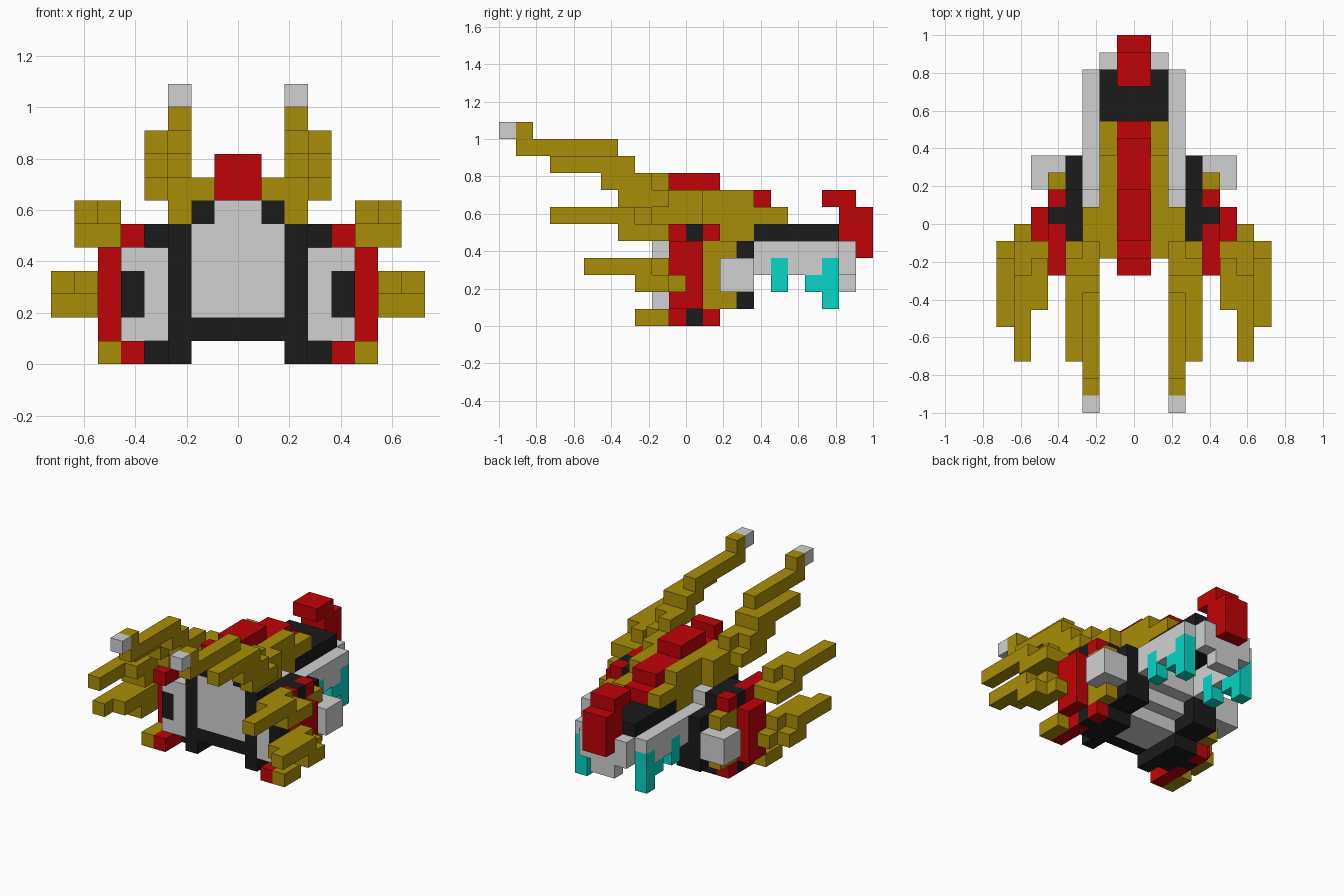
import bpy
import bmesh
from mathutils import Matrix, Vector

cube = bpy.data.objects.get("Cube")
if cube:
    bpy.data.objects.remove(cube, do_unlink=True)

CELL = 1 / 11  # edge of one block


def make_material(name, rgb):
    mat = bpy.data.materials.new(name)
    mat.use_nodes = True
    colour = (*rgb, 1)
    mat.diffuse_color = colour
    shader = mat.node_tree.nodes["Principled BSDF"]
    shader.inputs["Base Color"].default_value = colour
    return mat


gold = make_material("gold", (0.4, 0.27, 0.002))
red = make_material("red", (0.53, 0.001, 0.002))
grey = make_material("light grey", (0.64, 0.64, 0.64))
black = make_material("black", (0.011, 0.011, 0.011))
teal = make_material("teal", (0.002, 0.68, 0.57))


def part(name, material, *boxes, mirror=True):
    """One object made of blocks, each given as x, y and z ranges in cells."""
    bm = bmesh.new()
    for spans in boxes:
        for side in ((1, -1) if mirror else (1,)):
            centre = Vector([sum(s) / 2 for s in spans])
            centre.x *= side
            size = Vector([s[1] - s[0] for s in spans])
            matrix = Matrix.Translation(centre * CELL) @ Matrix.Diagonal((*(size * CELL), 1))
            bmesh.ops.create_cube(bm, size=1, matrix=matrix)
    mesh = bpy.data.meshes.new(name)
    bm.to_mesh(mesh)
    bm.free()
    mesh.materials.append(material)
    obj = bpy.data.objects.new(name, mesh)
    bpy.context.collection.objects.link(obj)
    return obj


MID = (-2, 2)      # full hull width
SPINE = (-1, 1)    # central ridge width
RAIL = (2, 3)      # side rail column

# Central hull
part("hull_core", grey,
     (MID, (-2, 3), (2, 3)),
     (MID, (-2, 4), (3, 5)),
     (MID, (-2, 2), (5, 6)),
     (SPINE, (-2, 4), (5, 7)), mirror=False)
part("belly_plate", grey, (MID, (-1, 2), (1, 2)), mirror=False)
part("front_sill", black, (MID, (-2, -1), (1, 2)), mirror=False)
part("front_corner", black, ((1, 2), (-2, 0), (6, 7)))
part("rear_deck", black, (MID, (4, 9), (5, 6)), mirror=False)
part("deck_flank", gold, ((1, 2), (2, 4), (5, 6)))

# Raised spine and its gold shoulders
part("spine", red,
     (SPINE, (-1, 2), (8, 9)),
     (SPINE, (-3, -2), (8, 9)),
     (SPINE, (-3, 5), (7, 8)),
     (SPINE, (4, 6), (6, 7)), mirror=False)
part("shoulder", gold,
     ((1, 2), (-2, 4), (7, 8)),
     ((1, 2), (0, 6), (6, 7)))

# Side frame
part("side_frame", black,
     (RAIL, (-2, 1), (0, 6)),
     (RAIL, (1, 2), (0, 3)),
     ((3, 4), (-1, 2), (0, 1)),
     ((3, 4), (-1, 2), (5, 6)),
     ((3, 4), (-1, 4), (1, 5)),
     (RAIL, (2, 4), (1, 3)))

# Rear rails with hanging thrusters
part("rear_rail", grey,
     (RAIL, (1, 2), (5, 6)),
     (RAIL, (1, 9), (4, 5)),
     (RAIL, (1, 5), (3, 4)),
     (RAIL, (6, 8), (3, 4)))
part("thruster", teal,
     (RAIL, (5, 6), (2, 4)),
     (RAIL, (7, 8), (2, 3)),
     (RAIL, (8, 9), (1, 4)))

# Tail
part("tail_plate", grey,
     (MID, (9, 10), (3, 5)),
     (SPINE, (9, 10), (2, 3)), mirror=False)
part("tail_fin", red,
     (SPINE, (8, 10), (7, 8)),
     (SPINE, (9, 11), (5, 7)),
     (SPINE, (10, 11), (4, 5)), mirror=False)

# Long stepped horns
part("horn", gold,
     (RAIL, (-2, 1), (6, 7)),
     (RAIL, (-2, 1), (7, 8)),
     (RAIL, (-4, -1), (8, 9)),
     (RAIL, (-5, -3), (9, 10)),
     (RAIL, (-10, -4), (10, 11)),
     (RAIL, (-10, -9), (11, 12)))
part("horn_tip", grey, (RAIL, (-11, -10), (11, 12)))
part("outer_horn", gold,
     ((3, 4), (-4, -1), (7, 8)),
     ((3, 4), (-5, -2), (8, 9)),
     ((3, 4), (-8, -3), (9, 10)))

# Side pods
part("pod_front", grey,
     ((3, 4), (-2, -1), (1, 5)),
     ((4, 5), (-2, -1), (1, 2)),
     ((4, 5), (-2, -1), (4, 5)))
part("pod_window", black, ((4, 5), (-2, -1), (2, 4)))
part("pod_panel", red, ((4, 6), (-1, 1), (1, 5)))
part("pod_back", gold, ((4, 5), (1, 3), (1, 5)))
part("pod_exhaust", grey,
     ((5, 6), (2, 4), (2, 4)),
     ((4, 5), (3, 4), (2, 4)))

# Matching caps above and below each pod
for label, level in (("foot", (0, 1)), ("cap", (5, 6))):
    part(f"pod_{label}", red,
         ((4, 5), (-3, 0), level),
         ((4, 5), (1, 2), level))
    part(f"pod_{label}_band", black, ((4, 5), (0, 1), level))
part("foot_claw", gold, ((5, 6), (-3, -1), (0, 1)))

# Side blades, each stepping outward and forward
part("upper_blade", gold,
     ((5, 7), (-4, -1), (5, 6)),
     ((5, 6), (-5, -2), (6, 7)),
     ((6, 7), (-8, -3), (6, 7)))
part("lower_blade", gold,
     ((6, 7), (-3, 0), (2, 3)),
     ((7, 8), (-3, -1), (2, 3)),
     ((6, 7), (-5, -1), (3, 4)),
     ((7, 8), (-6, -2), (3, 4)))
